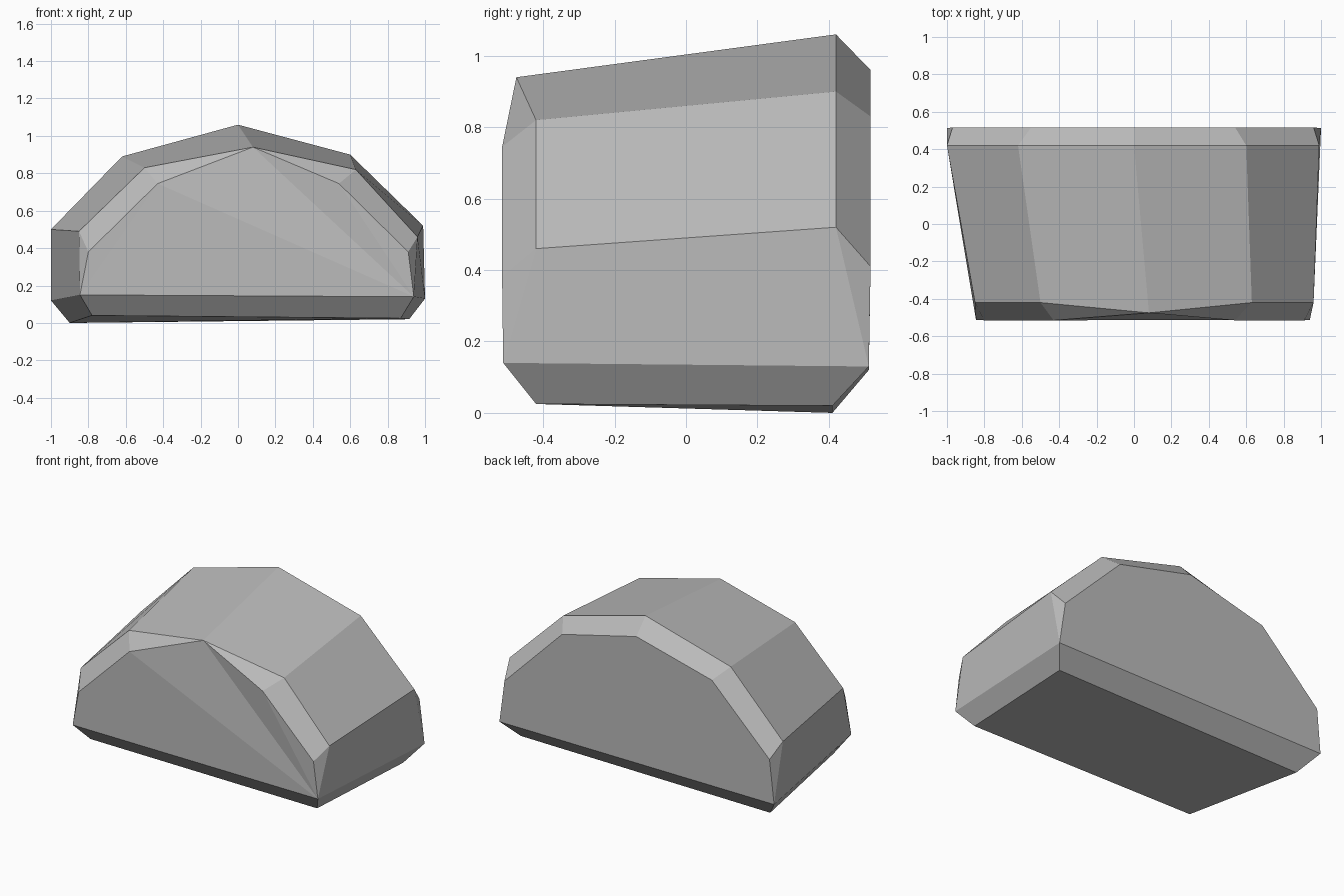
import bpy
import bmesh

default_cube = bpy.data.objects.get("Cube")
if default_cube:
    bpy.data.objects.remove(default_cube, do_unlink=True)


def make_material(name, colour):
    material = bpy.data.materials.new(name)
    material.use_nodes = True
    material.diffuse_color = colour
    material.node_tree.nodes["Principled BSDF"].inputs["Base Color"].default_value = colour
    return material


bm = bmesh.new()


def add_ring(depth, profile):
    """Place an (x, z) profile at one depth and return its vertices."""
    return [bm.verts.new((x, depth, z)) for x, z in profile]


def bridge(first, second):
    """Join two open rings with quads, using triangles where they share a corner."""
    for a, b, c, d in zip(first, first[1:], second[1:], second):
        corners = list(dict.fromkeys((a, b, c, d)))
        if len(corners) > 2:
            bm.faces.new(corners)


# Widest arches at the front and back of the boulder
front_arch = add_ring(-0.42, [(-0.85, 0.49), (-0.5, 0.83), (0.08, 0.94),
                              (0.63, 0.82), (0.96, 0.46)])
front_arch[2].co.y = -0.475
back_arch = add_ring(0.42, [(-1, 0.5), (-0.62, 0.89), (0, 1.06),
                            (0.6, 0.9), (0.99, 0.52)])

# Smaller arches bounding the two end faces; the front peak is shared
front_inner = add_ring(-0.515, [(-0.8, 0.38), (-0.43, 0.745),
                                (0.54, 0.745), (0.91, 0.38)])
front_inner.insert(2, front_arch[2])
back_inner = add_ring(0.517, [(-0.97, 0.41), (-0.55, 0.82), (0, 0.96),
                              (0.54, 0.83), (0.96, 0.41)])

# Low corners and the footprint
front_low = add_ring(-0.512, [(-0.845, 0.15), (0.94, 0.14)])
back_low = add_ring(0.512, [(-1, 0.12), (1, 0.13)])
front_foot = add_ring(-0.42, [(-0.78, 0.04), (0.87, 0.025)])
back_foot = add_ring(0.41, [(-0.9, 0), (0.915, 0.02)])


def with_corners(arch, low):
    return [low[0]] + arch + [low[1]]


front_outer_edge = with_corners(front_arch, front_low)
front_inner_edge = with_corners(front_inner, front_low)
back_outer_edge = with_corners(back_arch, back_low)
back_inner_edge = with_corners(back_inner, back_low)

# Long facets over the top and sides, then the bevels at both ends
bridge(front_outer_edge, back_outer_edge)
bridge(front_inner_edge, front_outer_edge)
bridge(back_outer_edge, back_inner_edge)

# Dented front face fans out from one low corner, with one corner triangle
left_low, left_side, *upper, right_low = front_inner_edge
bm.faces.new((left_low, left_side, upper[0]))
fan = [left_low] + upper
for a, b in zip(fan, fan[1:]):
    bm.faces.new((right_low, a, b))

# Flat back face
bm.faces.new(back_inner_edge)

# Undercut bevels and underside
bridge(front_foot, front_low)
bridge(back_low, back_foot)
bridge(back_foot, front_foot)
for side in range(2):
    bm.faces.new((front_low[side], back_low[side], back_foot[side], front_foot[side]))

bmesh.ops.recalc_face_normals(bm, faces=bm.faces)
mesh = bpy.data.meshes.new("boulder")
bm.to_mesh(mesh)
bm.free()

boulder = bpy.data.objects.new("boulder", mesh)
bpy.context.collection.objects.link(boulder)
mesh.materials.append(make_material("stone grey", (0.5, 0.5, 0.5, 1)))
